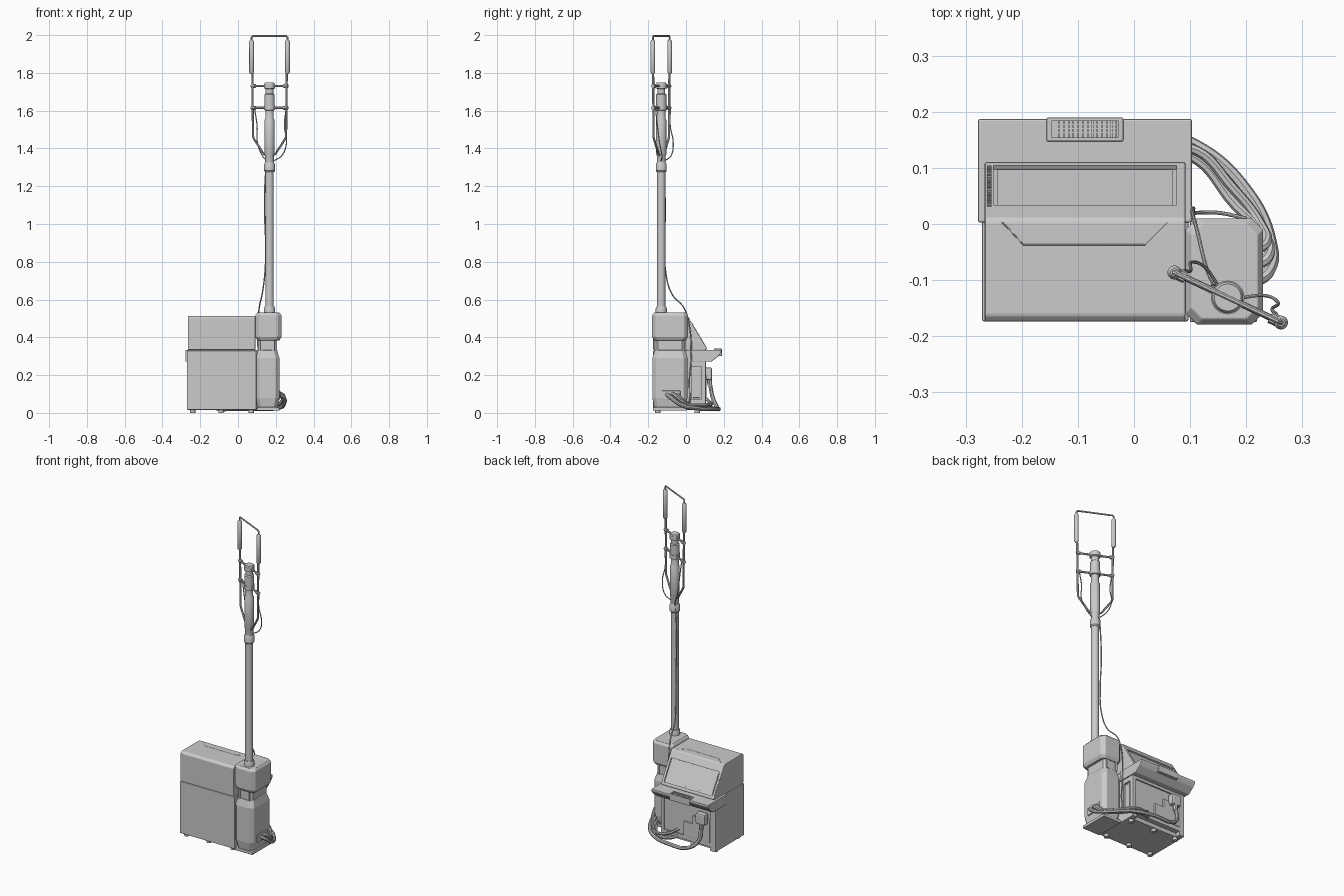
import bpy, bmesh, math
from mathutils import Vector

PX, PY = 0.167, -0.131          # mast axis


def finish(ob, bevel=0.0, smooth=False):
    if bevel:
        m = ob.modifiers.new("bevel", 'BEVEL')
        m.width, m.segments, m.limit_method = bevel, 2, 'ANGLE'
    if smooth:
        bpy.ops.object.select_all(action='DESELECT')
        ob.select_set(True)
        bpy.context.view_layer.objects.active = ob
        bpy.ops.object.shade_smooth_by_angle(angle=math.radians(35))
    return ob


def loft(name, rings, bevel=0.0, smooth=False):
    """Closed solid through rings that have equal point counts."""
    bm = bmesh.new()
    vs = [[bm.verts.new(p) for p in r] for r in rings]
    n = len(rings[0])
    for a, b in zip(vs, vs[1:]):
        for i in range(n):
            bm.faces.new((a[i], a[(i + 1) % n], b[(i + 1) % n], b[i]))
    bm.faces.new(vs[0][::-1])
    bm.faces.new(vs[-1])
    bmesh.ops.recalc_face_normals(bm, faces=bm.faces)
    me = bpy.data.meshes.new(name)
    bm.to_mesh(me)
    bm.free()
    ob = bpy.data.objects.new(name, me)
    bpy.context.collection.objects.link(ob)
    return finish(ob, bevel, smooth)


def side_profile(name, x0, x1, yz, bevel=0.0):
    return loft(name, [[(x, y, z) for y, z in yz] for x in (x0, x1)], bevel)


def box(name, x0, x1, y0, y1, z0, z1, bevel=0.0):
    return side_profile(name, x0, x1, [(y0, z0), (y1, z0), (y1, z1), (y0, z1)], bevel)


def octagon(x0, x1, y0, y1, c, z, inset=0.0):
    x0, x1, y0, y1 = x0 + inset, x1 - inset, y0 + inset, y1 - inset
    return [(x0 + c, y0, z), (x1 - c, y0, z), (x1, y0 + c, z), (x1, y1 - c, z),
            (x1 - c, y1, z), (x0 + c, y1, z), (x0, y1 - c, z), (x0, y0 + c, z)]


def turned(name, rz, cx=PX, cy=PY, n=24):
    """Round part from (radius, height) pairs."""
    return loft(name, [[(cx + r * math.cos(2 * math.pi * i / n),
                         cy + r * math.sin(2 * math.pi * i / n), z) for i in range(n)]
                       for r, z in rz], smooth=True)


def tube(name, pts, r, curved=True):
    cu = bpy.data.curves.new(name, 'CURVE')
    cu.dimensions, cu.bevel_depth, cu.bevel_resolution = '3D', r, 2
    cu.use_fill_caps, cu.resolution_u = True, 8
    sp = cu.splines.new('BEZIER' if curved else 'POLY')
    arr = sp.bezier_points if curved else sp.points
    arr.add(len(pts) - 1)
    for q, p in zip(arr, pts):
        if curved:
            q.co, q.handle_left_type, q.handle_right_type = p, 'AUTO', 'AUTO'
        else:
            q.co = (*p, 1)
    ob = bpy.data.objects.new(name, cu)
    bpy.context.collection.objects.link(ob)
    bpy.ops.object.select_all(action='DESELECT')
    ob.select_set(True)
    bpy.context.view_layer.objects.active = ob
    bpy.ops.object.convert(target='MESH')
    return finish(bpy.context.object, smooth=True)


def cut(target, cutter):
    m = target.modifiers.new("cut", 'BOOLEAN')
    m.operation, m.object, m.solver = 'DIFFERENCE', cutter, 'EXACT'
    cutter.hide_render = True
    cutter.display_type = 'WIRE'
    cutter.hide_set(True)


def slope(x, t, d=0.0):
    """Point on the sloped screen face: t along the slope, d outwards."""
    return (x, 0.012 + 0.098 * t + 0.86 * d, 0.508 - 0.165 * t + 0.51 * d)


def slope_box(name, x0, x1, t0, t1, d0, d1):
    return loft(name, [[slope(x0, t0, d), slope(x1, t0, d), slope(x1, t1, d), slope(x0, t1, d)]
                       for d in (d0, d1)])


# console body with recessed back and side panels
body = box("console_body", -0.271, 0.097, -0.174, 0.105, 0.016, 0.33, 0.004)
cut(body, box("back_panel_cutter", -0.235, 0.075, 0.097, 0.13, 0.065, 0.255))
cut(body, box("side_panel_cutter", 0.087, 0.12, 0.028, 0.08, 0.07, 0.245))
cut(body, box("toe_cutter", -0.235, 0.065, 0.075, 0.13, 0.0, 0.04))
box("side_panel", 0.08, 0.094, 0.036, 0.072, 0.08, 0.235, 0.002)
loft("back_raised_panel", [[(x, y, z) for x, z in
     ((-0.235, 0.065), (-0.06, 0.065), (-0.06, 0.15), (-0.12, 0.15), (-0.12, 0.2), (-0.235, 0.2))]
     for y in (0.09, 0.109)], 0.002)
for x in (-0.24, -0.09, 0.07):
    for y in (-0.15, 0.06):
        turned("foot", [(0.014, 0.0), (0.014, 0.02)], x, y, 16)

# top cover with sloped screen
cover = side_profile("top_cover", -0.266, 0.092,
                     [(-0.174, 0.334), (-0.174, 0.503), (-0.163, 0.513), (0.004, 0.513),
                      (0.012, 0.508), (0.11, 0.343), (0.11, 0.334)], 0.004)
cut(cover, slope_box("screen_cutter", -0.25, 0.076, 0.22, 0.94, -0.008, 0.02))
slope_box("screen", -0.243, 0.069, 0.26, 0.9, -0.012, -0.004)
for i in range(16):
    t = 0.2 + i * 0.047
    slope_box("screen_edge_rib", -0.262, -0.254, t, t + 0.022, -0.002, 0.002)
box("cover_seam", -0.264, 0.09, -0.168, 0.1, 0.325, 0.337)
tube("lid_groove", [(-0.235, 0.003, 0.513), (-0.228, -0.004, 0.513), (-0.197, -0.037, 0.513),
                    (0.02, -0.037, 0.513), (0.053, -0.004, 0.513), (0.06, 0.003, 0.513)],
     0.0012, False)

# overhanging shelf with handle vent
side_profile("shelf", -0.278, 0.103,
             [(0.003, 0.272), (0.135, 0.272), (0.172, 0.3), (0.187, 0.322), (0.187, 0.334),
              (0.003, 0.334)], 0.003)
vent = box("vent_bezel", -0.156, -0.019, 0.147, 0.19, 0.3, 0.34, 0.003)
cut(vent, box("vent_cutter", -0.147, -0.028, 0.154, 0.184, 0.33, 0.36))
for i in range(13):
    x = -0.135 + i * 0.0085
    box("vent_slat", x, x + 0.003, 0.154, 0.184, 0.328, 0.337)
for y in (0.162, 0.169, 0.176):
    box("vent_crossbar", -0.137, -0.03, y, y + 0.002, 0.328, 0.336)

# mast column: lower housing, neck, upper housing
lo = (0.094, 0.219, -0.178, 0.008)
loft("column_lower", [octagon(*lo, 0.02, 0.014, 0.012), octagon(*lo, 0.02, 0.08),
                      octagon(*lo, 0.02, 0.29), octagon(*lo, 0.02, 0.332, 0.012)], 0.002)
box("column_foot", 0.1, 0.219, -0.175, 0.005, 0.012, 0.03, 0.003)
loft("column_neck", [octagon(0.106, 0.205, -0.162, -0.005, 0.015, z) for z in (0.325, 0.395)])
for x in (0.125, 0.186):
    box("neck_rib", x - 0.006, x + 0.006, -0.167, 0.0, 0.33, 0.392)
up = (0.092, 0.23, -0.179, 0.01)
loft("column_upper", [octagon(*up, 0.02, 0.384, 0.01), octagon(*up, 0.02, 0.402),
                      octagon(*up, 0.02, 0.517), octagon(*up, 0.02, 0.531, 0.01)], 0.002)
box("cable_port", 0.21, 0.224, -0.13, -0.03, 0.07, 0.118, 0.004)

# mast and head
turned("mast_base_collar", [(0.03, 0.525), (0.03, 0.55), (0.026, 0.562)])
turned("mast", [(0.022, 0.53), (0.022, 1.29)])
turned("mast_collar", [(0.024, 1.275), (0.029, 1.282), (0.029, 1.315), (0.024, 1.325)])
turned("head_tube", [(0.023, 1.31), (0.023, 1.36), (0.027, 1.37), (0.027, 1.55),
                     (0.022, 1.56), (0.022, 1.60), (0.027, 1.605), (0.027, 1.685),
                     (0.021, 1.69), (0.021, 1.715), (0.029, 1.72), (0.029, 1.74), (0.024, 1.748)])


def fr(u, z, w=0.0):
    """Point in the plane of the diagonal head frame."""
    return (PX + 0.905 * u + 0.425 * w, PY - 0.425 * u + 0.905 * w, z)


# handle frame turned diagonally around the head
tube("frame_top_bar", [fr(-0.105, 1.96), fr(-0.105, 1.988), fr(-0.098, 1.995),
                       fr(0.098, 1.995), fr(0.105, 1.988), fr(0.105, 1.96)], 0.005, False)
for s in (-1, 1):
    c = fr(s * 0.105, 0)
    turned("grip_sleeve", [(0.007, 1.795), (0.0125, 1.803), (0.0125, 1.967), (0.007, 1.975)],
           c[0], c[1], 16)
    tube("frame_rod", [fr(s * 0.101, 1.82), fr(s * 0.097, 1.465), fr(s * 0.091, 1.45),
                       fr(s * 0.035, 1.372), fr(s * 0.015, 1.362)], 0.006, False)
    for z in (1.615, 1.73):
        tube("frame_cross_arm", [fr(s * 0.015, z), fr(s * 0.1, z)], 0.006, False)
        tube("arm_clamp", [fr(s * 0.083, z), fr(s * 0.106, z)], 0.0105, False)
    tube("head_wire", [fr(s * 0.022, 1.335, 0.01), fr(s * 0.055, 1.36, 0.03),
                       fr(s * 0.085, 1.43, 0.03), fr(s * 0.08, 1.52, 0.015),
                       fr(s * 0.092, 1.61, 0.01)], 0.003)
for z in (1.615, 1.73):
    turned("arm_ring", [(0.03, z - 0.012), (0.03, z + 0.012)])

# thin signal wire running down the mast and behind the column
tube("signal_wire", [(0.152, -0.112, 1.34), (0.143, -0.112, 1.22), (0.14, -0.11, 1.08),
                     (0.146, -0.112, 0.9), (0.143, -0.108, 0.75), (0.128, -0.075, 0.63),
                     (0.112, -0.01, 0.555), (0.105, 0.016, 0.47), (0.106, 0.028, 0.3),
                     (0.105, 0.018, 0.18), (0.112, 0.02, 0.07), (0.15, 0.02, 0.05),
                     (0.2, 0.01, 0.06)], 0.0035)

# plug on the back and heavy cables round to the column
box("plug", -0.222, -0.158, 0.1, 0.138, 0.175, 0.24, 0.008)
tube("plug_sleeve", [(-0.19, 0.124, 0.185), (-0.19, 0.126, 0.145)], 0.013, False)
tube("plug_cable", [(-0.19, 0.126, 0.16), (-0.185, 0.142, 0.08), (-0.13, 0.165, 0.03),
                    (0.0, 0.17, 0.022), (0.11, 0.14, 0.022), (0.2, 0.06, 0.024),
                    (0.243, -0.03, 0.045), (0.24, -0.085, 0.085), (0.212, -0.105, 0.1)], 0.011)
tube("second_cable", [(-0.02, 0.09, 0.05), (0.02, 0.125, 0.035), (0.1, 0.122, 0.03),
                      (0.18, 0.035, 0.035), (0.232, -0.02, 0.06), (0.238, -0.06, 0.095),
                      (0.212, -0.075, 0.102)], 0.01)
tube("third_cable", [(-0.02, 0.09, 0.09), (0.03, 0.122, 0.06), (0.1, 0.135, 0.048),
                     (0.175, 0.065, 0.042), (0.225, 0.0, 0.05), (0.235, -0.035, 0.085),
                     (0.212, -0.048, 0.1)], 0.009)
